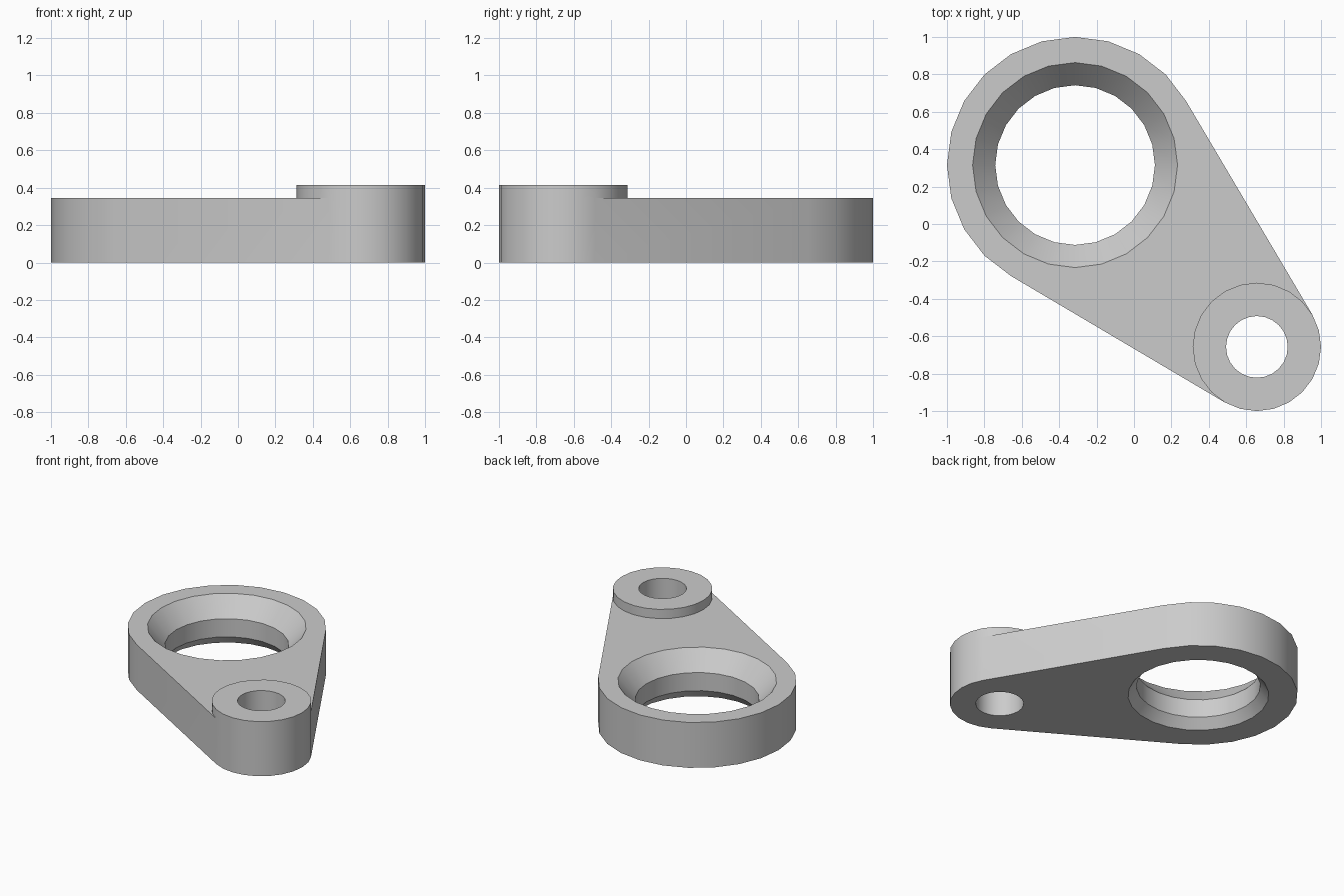
import bpy, bmesh
from math import sin, cos, radians

if "Cube" in bpy.data.objects:
    bpy.data.objects.remove(bpy.data.objects["Cube"], do_unlink=True)

SIDES = 24
STEP = 360 // SIDES
BIG, SMALL = (-0.315, 0.315), (0.657, -0.657)
BIG_R, SMALL_R = 0.685, 0.343
PLATE_Z, BOSS_Z = 0.345, 0.415
# The straight flanks leave both round ends at these two angles
A, B = 30 // STEP, 240 // STEP

bm = bmesh.new()


def ring(centre, radius, z):
    return [bm.verts.new((centre[0] + radius * cos(radians(i * STEP)),
                          centre[1] + radius * sin(radians(i * STEP)), z))
            for i in range(SIDES)]


def bridge(lower, upper, closed=True):
    n = len(lower)
    for i in range(n if closed else n - 1):
        j = (i + 1) % n
        bm.faces.new((lower[i], lower[j], upper[j], upper[i]))


def fill(*loops):
    edges = []
    for loop in loops:
        for a, b in zip(loop, loop[1:] + loop[:1]):
            edges.append(bm.edges.get((a, b)) or bm.edges.new((a, b)))
    bmesh.ops.triangle_fill(bm, edges=edges, use_beauty=True)


def outer_arc(r):
    return [r[i % SIDES] for i in range(B, SIDES + A + 1)]


# Outer wall: large round end, flanks and small round end
big_low, big_high = ring(BIG, BIG_R, 0), ring(BIG, BIG_R, PLATE_Z)
end_low, end_high = ring(SMALL, SMALL_R, 0), ring(SMALL, SMALL_R, PLATE_Z)
outline_low = big_low[A:B + 1] + outer_arc(end_low)
outline_high = big_high[A:B + 1] + outer_arc(end_high)
bridge(outline_low, outline_high)

# Raised boss with a plain bore
boss_top = ring(SMALL, SMALL_R, BOSS_Z)
bore_low, bore_top = ring(SMALL, 0.165, 0), ring(SMALL, 0.165, BOSS_Z)
bridge(end_high, boss_top)
bridge(boss_top, bore_top)
bridge(bore_top, bore_low)

# Large opening, chamfered at both rims
profile = [(0.548, PLATE_Z), (0.427, 0.208), (0.427, 0.07), (0.486, 0)]
opening = [ring(BIG, r, z) for r, z in profile]
for upper, lower in zip(opening, opening[1:]):
    bridge(upper, lower)

# Flat top around the boss, and flat underside
fill(big_high[A:B + 1] + end_high[A:B + 1][::-1], opening[0])
fill(outline_low, opening[-1], bore_low)

bmesh.ops.delete(bm, geom=[v for v in bm.verts if not v.link_faces], context='VERTS')
bmesh.ops.recalc_face_normals(bm, faces=bm.faces)
mesh = bpy.data.meshes.new("link_arm")
bm.to_mesh(mesh)
bm.free()

link_arm = bpy.data.objects.new("link_arm", mesh)
bpy.context.collection.objects.link(link_arm)

# Plain grey finish
grey = bpy.data.materials.new("plain_grey")
grey.use_nodes = True
colour = (0.6, 0.6, 0.6, 1)
grey.diffuse_color = colour
grey.node_tree.nodes["Principled BSDF"].inputs["Base Color"].default_value = colour
mesh.materials.append(grey)

bpy.ops.object.select_all(action='DESELECT')
link_arm.select_set(True)
bpy.context.view_layer.objects.active = link_arm
bpy.ops.object.shade_smooth_by_angle(angle=radians(30))
